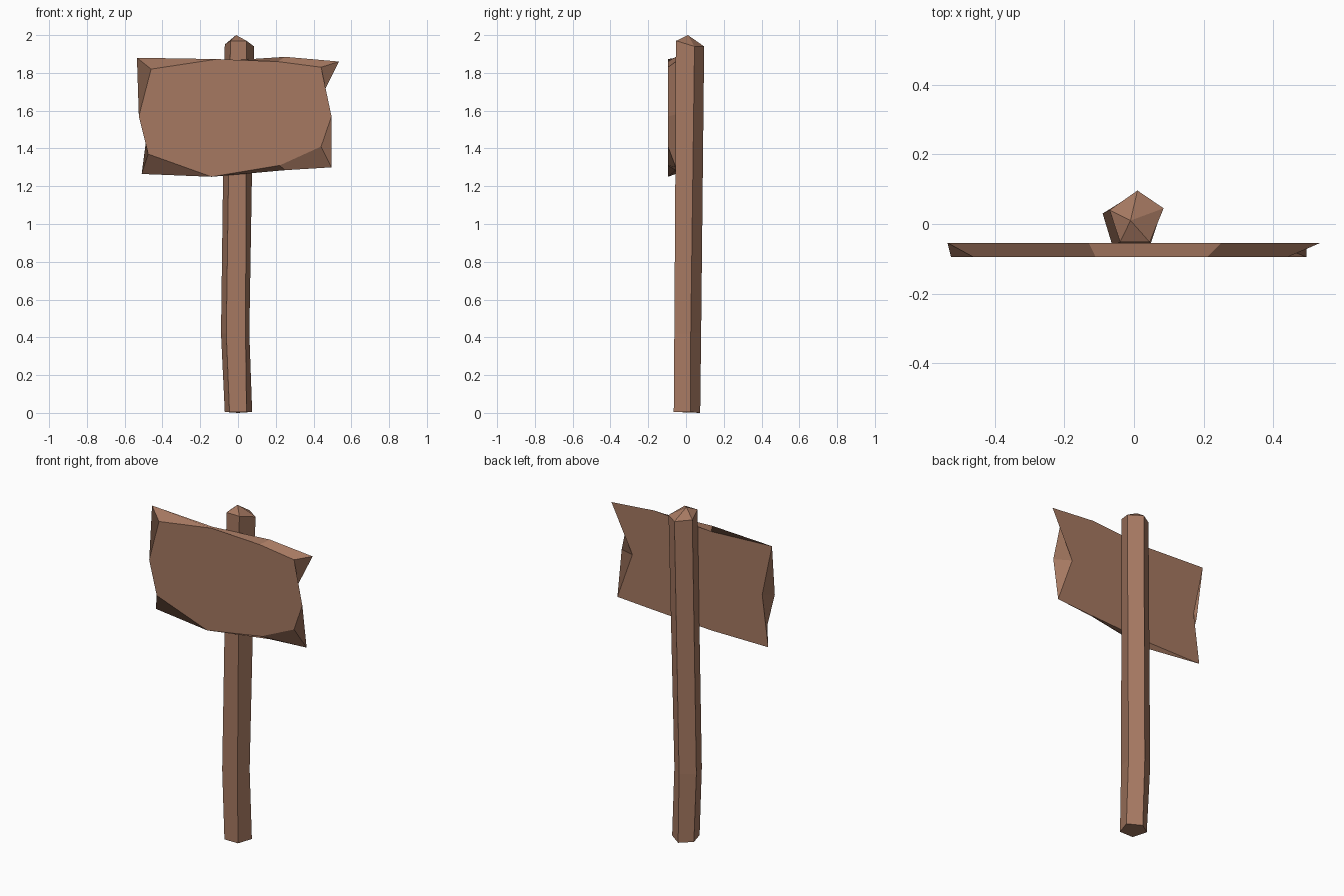
import bpy, bmesh

if "Cube" in bpy.data.objects:
    bpy.data.objects.remove(bpy.data.objects["Cube"])

wood = bpy.data.materials.new("wood")
wood.diffuse_color = (0.38, 0.19, 0.12, 1)
wood.use_nodes = True
wood.node_tree.nodes["Principled BSDF"].inputs["Base Color"].default_value = wood.diffuse_color


def loft(name, rings, tip=None):
    """Bridge matching rings of points, capping both ends (or closing to a tip)."""
    bm = bmesh.new()
    loops = [[bm.verts.new(p) for p in ring] for ring in rings]
    n = len(loops[0])
    for a, b in zip(loops, loops[1:]):
        for i in range(n):
            j = (i + 1) % n
            bm.faces.new((a[i], a[j], b[j], b[i]))
    bm.faces.new(loops[0][::-1])
    last = loops[-1]
    if tip:
        t = bm.verts.new(tip)
        for i in range(n):
            bm.faces.new((last[i], last[(i + 1) % n], t))
    else:
        bm.faces.new(last)
    bmesh.ops.recalc_face_normals(bm, faces=bm.faces)
    mesh = bpy.data.meshes.new(name)
    bm.to_mesh(mesh)
    bm.free()
    mesh.materials.append(wood)
    obj = bpy.data.objects.new(name, mesh)
    bpy.context.collection.objects.link(obj)
    return obj


# Five-sided, slightly crooked post with a pointed top
loft("post", [
    [(0.0, 0.075, 0), (-0.07, 0.025, 0.005), (-0.045, -0.065, 0.005),
     (0.045, -0.065, 0.005), (0.075, 0.025, 0.005)],
    [(-0.01, 0.08, 0.42), (-0.09, 0.03, 0.42), (-0.062, -0.062, 0.42),
     (0.04, -0.062, 0.42), (0.06, 0.025, 0.42)],
    [(0.01, 0.096, 1.94), (-0.07, 0.04, 1.95), (-0.04, -0.052, 1.97),
     (0.045, -0.052, 1.97), (0.085, 0.045, 1.94)],
], tip=(-0.01, 0.01, 2.0))

# Rough-hewn sign board: back and front outlines, clockwise from top left
back = [(-0.535, 1.88), (-0.13, 1.86), (0.25, 1.885), (0.535, 1.86), (0.395, 1.58),
        (0.495, 1.30), (0.25, 1.285), (-0.13, 1.265), (-0.51, 1.265), (-0.47, 1.57)]
front = [(-0.46, 1.82), (-0.11, 1.873), (0.21, 1.86), (0.44, 1.83), (0.495, 1.57),
         (0.44, 1.41), (0.22, 1.31), (-0.14, 1.25), (-0.475, 1.37), (-0.525, 1.57)]
loft("sign_board", [[(x, -0.054, z) for x, z in back],
                    [(x, -0.095, z) for x, z in front]])
